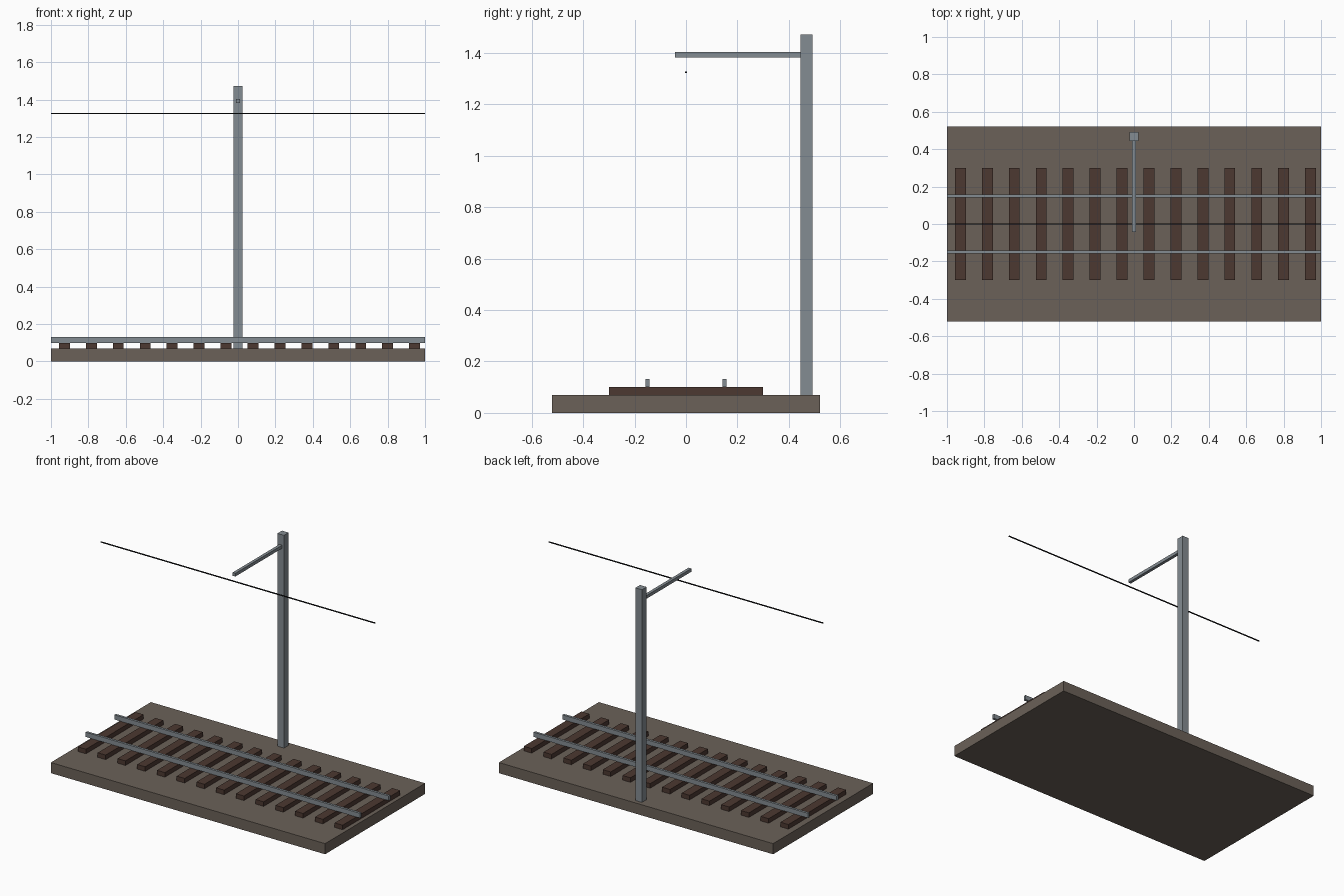
import bpy

if "Cube" in bpy.data.objects:
    bpy.data.objects.remove(bpy.data.objects["Cube"])


def material(name, rgb):
    """Flat material from 0-255 sRGB, stored as linear."""
    lin = [((c / 255 + 0.055) / 1.055) ** 2.4 for c in rgb]
    m = bpy.data.materials.new(name)
    m.diffuse_color = (*lin, 1)
    m.use_nodes = True
    m.node_tree.nodes["Principled BSDF"].inputs["Base Color"].default_value = m.diffuse_color
    return m


BALLAST = material("ballast_brown", (107, 97, 88))
WOOD = material("dark_wood", (76, 56, 49))
STEEL = material("steel_grey", (132, 140, 146))
BLACK = material("wire_black", (24, 25, 27))


def box(name, lo, hi, mat):
    """Box spanning two opposite corners."""
    bpy.ops.mesh.primitive_cube_add(
        size=1, location=[(a + b) / 2 for a, b in zip(lo, hi)])
    ob = bpy.context.object
    ob.name = name
    ob.scale = [b - a for a, b in zip(lo, hi)]
    bpy.ops.object.transform_apply(location=False, rotation=False, scale=True)
    ob.data.materials.append(mat)
    return ob


# Track bed
box("ballast_bed", (-1, -0.521, 0), (1, 0.521, 0.07), BALLAST)

# Sleepers, evenly spaced along the bed
for i in range(14):
    x = -0.928 + i * 0.144
    box(f"sleeper_{i + 1}", (x - 0.029, -0.3, 0.07), (x + 0.029, 0.3, 0.1), WOOD)

# Pair of rails
for side, y in (("front", -0.15), ("back", 0.15)):
    box(f"rail_{side}", (-1, y - 0.008, 0.1), (1, y + 0.008, 0.131), STEEL)

# Mast with its arm reaching over the track
box("mast", (-0.024, 0.445, 0.07), (0.024, 0.493, 1.472), STEEL)
box("mast_arm", (-0.01, -0.042, 1.383), (0.01, 0.445, 1.404), STEEL)

# Overhead wire
box("overhead_wire", (-1, -0.003, 1.322), (1, 0.003, 1.328), BLACK)
